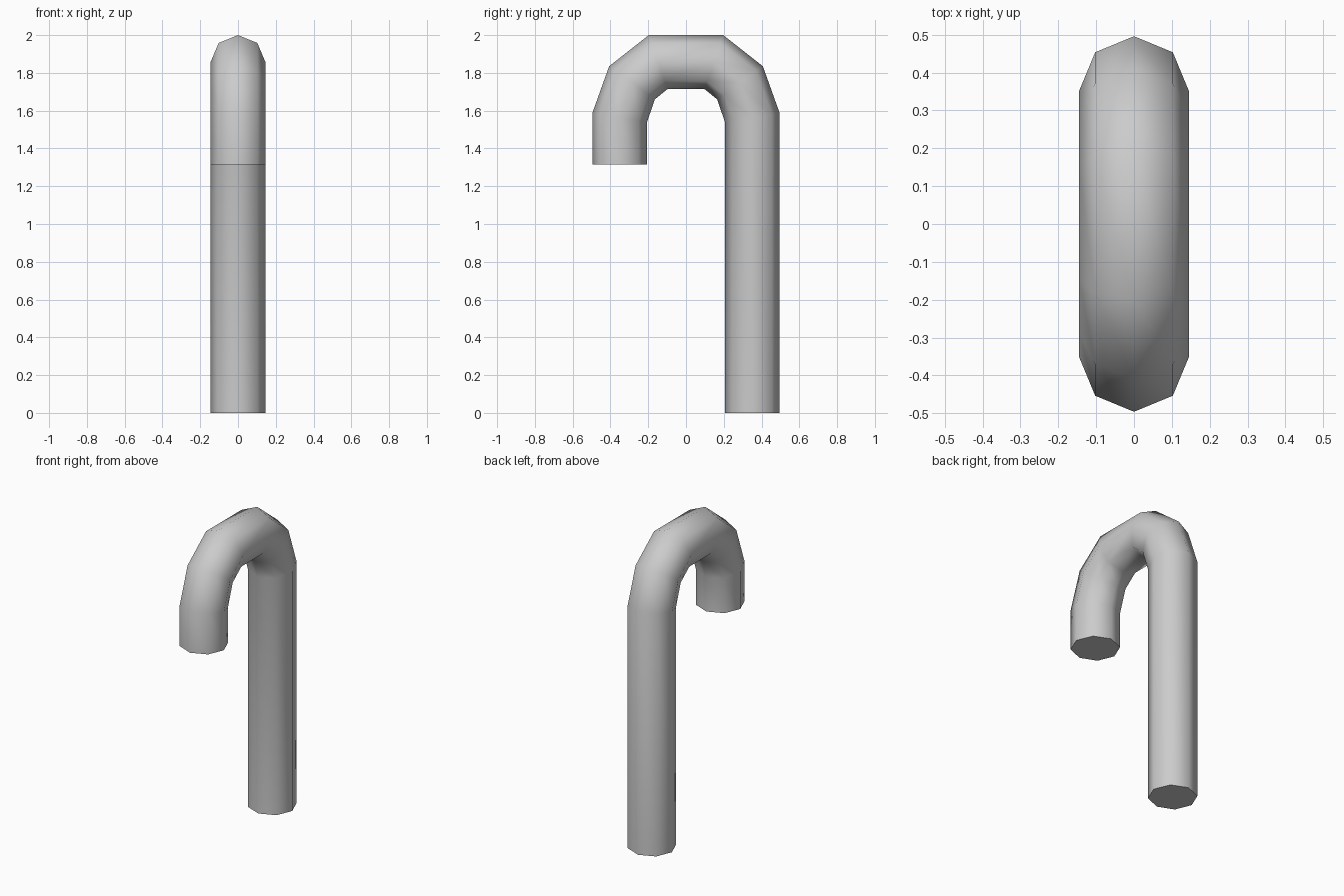
import bpy, bmesh, math
from mathutils import Vector

if "Cube" in bpy.data.objects:
    bpy.data.objects.remove(bpy.data.objects["Cube"])

SIDES = 8
RADIUS = 0.145

# Hook bend on the +y side: (outer y, outer z, inner y, inner z) per ring
bend = [(0.496, 1.587, 0.207, 1.537),
        (0.407, 1.835, 0.165, 1.66),
        (0.197, 2.0, 0.097, 1.715)]
mirrored = [(-a, b, -c, d) for a, b, c, d in reversed(bend)]
rings = [(0.496, 0.0, 0.207, 0.0)] + bend + mirrored + [(-0.496, 1.315, -0.207, 1.315)]

# Sweep an octagon through the rings
bm = bmesh.new()
loops = []
for oy, oz, iy, iz in rings:
    outer, inner = Vector((0, oy, oz)), Vector((0, iy, iz))
    centre, half = (outer + inner) / 2, (outer - inner) / 2
    loop = []
    for k in range(SIDES):
        a = 2 * math.pi * k / SIDES
        loop.append(bm.verts.new(centre + half * math.cos(a) + Vector((RADIUS * math.sin(a), 0, 0))))
    loops.append(loop)
for lo, hi in zip(loops, loops[1:]):
    for k in range(SIDES):
        n = (k + 1) % SIDES
        bm.faces.new((lo[k], lo[n], hi[n], hi[k]))

# Flat end caps
bm.faces.new(loops[0])
bm.faces.new(loops[-1])
bmesh.ops.recalc_face_normals(bm, faces=bm.faces)

mesh = bpy.data.meshes.new("hooked_cane")
bm.to_mesh(mesh)
bm.free()
cane = bpy.data.objects.new("hooked_cane", mesh)
bpy.context.collection.objects.link(cane)

# Smooth sides, sharp cap rims
bpy.context.view_layer.objects.active = cane
cane.select_set(True)
bpy.ops.object.shade_smooth_by_angle(angle=math.radians(60))
